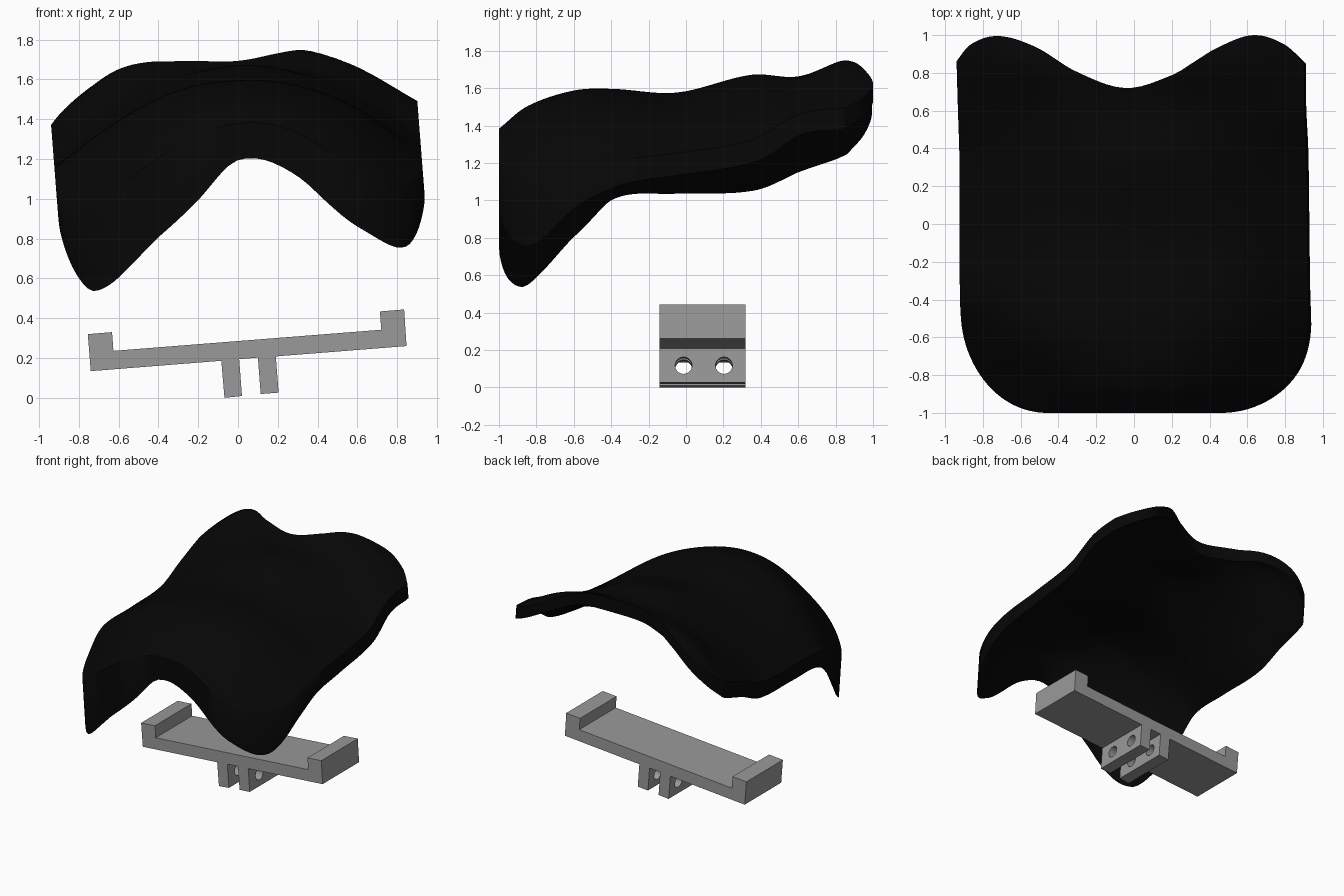
import bpy, bmesh, math
from mathutils import Vector

if "Cube" in bpy.data.objects:
    bpy.data.objects.remove(bpy.data.objects["Cube"])

TILT = math.radians(4.46)  # the whole assembly leans sideways by this angle


def material(name, value):
    m = bpy.data.materials.new(name)
    m.diffuse_color = (value, value, value, 1)
    m.use_nodes = True
    m.node_tree.nodes["Principled BSDF"].inputs["Base Color"].default_value = m.diffuse_color
    return m


black = material("matte_black", 0.002)
grey = material("mid_grey", 0.32)


def spline(xs, vs, x):
    """Smooth curve through the points (xs, vs)."""
    x = min(max(x, xs[0]), xs[-1])
    n = len(xs)
    i = next((k for k in range(n - 1) if x <= xs[k + 1]), n - 2)

    def tangent(k):
        a, b = max(k - 1, 0), min(k + 1, n - 1)
        return (vs[b] - vs[a]) / (xs[b] - xs[a])

    h = xs[i + 1] - xs[i]
    t = (x - xs[i]) / h
    return ((2*t**3 - 3*t**2 + 1) * vs[i] + (t**3 - 2*t**2 + t) * h * tangent(i)
            + (3*t**2 - 2*t**3) * vs[i + 1] + (t**3 - t**2) * h * tangent(i + 1))


def new_object(name, bm, mat):
    bmesh.ops.recalc_face_normals(bm, faces=bm.faces[:])
    mesh = bpy.data.meshes.new(name)
    bm.to_mesh(mesh)
    bm.free()
    mesh.materials.append(mat)
    ob = bpy.data.objects.new(name, mesh)
    bpy.context.collection.objects.link(ob)
    return ob


# Draped shell: top heights on a coarse control grid
GX = [-0.94, -0.6, -0.3, 0, 0.3, 0.6, 0.94]
GY = [-1, -0.85, -0.6, -0.4, -0.05, 0.35, 0.6, 0.85, 1]
GZ = [
    [0.67, 1.05, 1.27, 1.38, 1.33, 1.11, 0.82],
    [0.77, 1.16, 1.41, 1.50, 1.46, 1.27, 0.92],
    [0.98, 1.35, 1.53, 1.585, 1.56, 1.42, 1.11],
    [1.13, 1.39, 1.54, 1.595, 1.57, 1.46, 1.19],
    [1.15, 1.38, 1.52, 1.575, 1.55, 1.45, 1.24],
    [1.17, 1.43, 1.59, 1.67, 1.63, 1.51, 1.31],
    [1.27, 1.50, 1.63, 1.66, 1.65, 1.58, 1.45],
    [1.36, 1.635, 1.70, 1.73, 1.75, 1.67, 1.48],
    [1.40, 1.635, 1.69, 1.72, 1.75, 1.65, 1.47],
]
# Two-lobed rear outline
BX = [-0.94, -0.85, -0.7, -0.5, -0.3, -0.04, 0.22, 0.35, 0.47, 0.66, 0.82, 0.93]
BY = [0.85, 0.95, 0.995, 0.935, 0.81, 0.72, 0.79, 0.865, 0.935, 1.0, 0.95, 0.85]
# Extra depth of the front skirt across the width
SX = [-0.94, -0.76, -0.4, -0.2, 0, 0.3, 0.6, 0.8, 0.94]
SZ = [0.0, 0.23, 0.21, 0.15, 0.03, 0.05, 0.10, 0.14, 0.0]


def height(x, y):
    return spline(GY, [spline(GX, row, x) for row in GZ], y)


def front_edge(x):
    d = min(max(abs(x) - 0.46, 0) / 0.47, 1)
    return -0.5 - 0.5 * math.sqrt(1 - d * d)


def shell_point(s, v):
    x = 0.93 * s
    y0, y1 = front_edge(x), spline(BX, BY, x)
    y = y0 + (y1 - y0) * v
    return s * 0.925 - 0.005, y, y - y0


def thickness(x, y, front_dist):
    """Vertical wall depth: steeper parts and the front skirt are deeper."""
    e = 0.01
    xa, xb = max(x - e, -0.94), min(x + e, 0.94)
    ya, yb = max(y - e, -1), min(y + e, 1)
    dx = (height(xb, y) - height(xa, y)) / (xb - xa)
    dy = (height(x, yb) - height(x, ya)) / (yb - ya)
    wall = 0.1 + 0.02 * max(0, -y - 0.6) / 0.4 - 0.02 * max(0, y - 0.8) / 0.2
    skirt = spline(SX, SZ, x) * math.exp(-(front_dist / 0.13) ** 2)
    return min(wall * math.sqrt(1 + dx * dx + dy * dy), 0.19) + skirt


def build_shell(nu=64, nv=60):
    bm = bmesh.new()
    top, low = [], []
    lean = math.tan(TILT)
    for i in range(nu + 1):
        s = math.sin((i / nu - 0.5) * math.pi)
        tr, lr = [], []
        for j in range(nv + 1):
            x, y, d = shell_point(s, (j / nv) ** 1.2)
            z = height(x, y)
            low_z = z - thickness(x, y, d)
            tr.append(bm.verts.new((x - lean * (z - 1.25) * abs(s), y, z)))
            lr.append(bm.verts.new((x - lean * (low_z - 1.25) * abs(s), y, low_z)))
        top.append(tr)
        low.append(lr)
    for g in (top, low):
        for i in range(nu):
            for j in range(nv):
                bm.faces.new((g[i][j], g[i+1][j], g[i+1][j+1], g[i][j+1]))
    # Rim joining the two skins
    loop = ([(i, 0) for i in range(nu)] + [(nu, j) for j in range(nv)]
            + [(i, nv) for i in range(nu, 0, -1)] + [(0, j) for j in range(nv, 0, -1)])
    for (a, b), (c, d) in zip(loop, loop[1:] + loop[:1]):
        bm.faces.new((top[a][b], low[a][b], low[c][d], top[c][d]))
    return new_object("curved_shell", bm, black)


shell = build_shell()
bpy.context.view_layer.objects.active = shell
shell.select_set(True)
bpy.ops.object.shade_smooth_by_angle(angle=math.radians(50))
shell.select_set(False)

# Tilted bracket: end lips, bar and two lugs as one extruded profile
PROFILE = [(-0.755, 0.32), (-0.633, 0.33), (-0.626, 0.236), (0.72, 0.342),
           (0.713, 0.434), (0.835, 0.444), (0.847, 0.26), (0.19, 0.208),
           (0.204, 0.026), (0.114, 0.019), (0.1, 0.202), (0.006, 0.194),
           (0.02, 0.009), (-0.068, 0.0), (-0.084, 0.186), (-0.74, 0.134)]
bm = bmesh.new()
face = bm.faces.new([bm.verts.new((x, -0.143, z)) for x, z in PROFILE])
ext = bmesh.ops.extrude_face_region(bm, geom=[face])
bmesh.ops.translate(bm, vec=Vector((0, 0.46, 0)),
                    verts=[g for g in ext["geom"] if isinstance(g, bmesh.types.BMVert)])
bracket = new_object("mounting_bracket", bm, grey)

# Bolt holes through both lugs
for y in (-0.013, 0.203):
    bpy.ops.mesh.primitive_cylinder_add(
        vertices=32, radius=0.045, depth=0.5, location=(0.065, y, 0.107),
        rotation=(0, math.pi / 2 - TILT, 0))
    cutter = bpy.context.object
    cutter.name = "bolt_hole_cutter"
    cutter.hide_render = True
    mod = bracket.modifiers.new("bolt_hole", "BOOLEAN")
    mod.operation = "DIFFERENCE"
    mod.solver = "EXACT"
    mod.object = cutter
    bpy.context.view_layer.objects.active = bracket
    bpy.ops.object.modifier_apply(modifier=mod.name)
    bpy.data.objects.remove(cutter)
